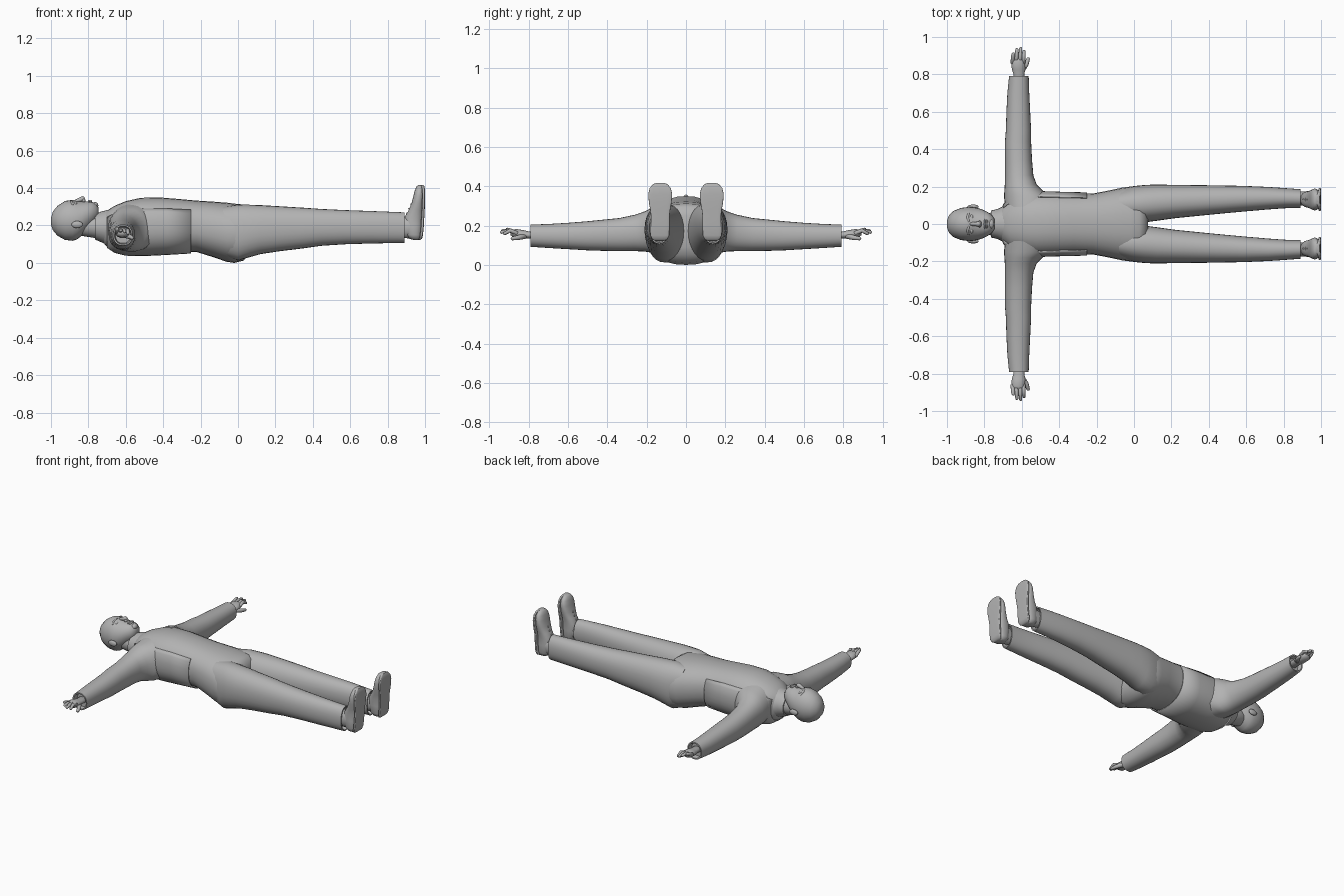
import bpy, bmesh, math
from mathutils import Vector as V

grey = bpy.data.materials.new("plain grey")
grey.diffuse_color = (0.45, 0.45, 0.45, 1)


def skin(name, rings, closed=True, angle=50):
    """Bridge a list of rings (each a list of points) into a smooth surface."""
    bm = bmesh.new()
    loops = [[bm.verts.new(p) for p in r] for r in rings]
    n = len(loops[0])
    for a, b in zip(loops, loops[1:]):
        for i in range(n if closed else n - 1):
            j = (i + 1) % n
            bm.faces.new((a[i], a[j], b[j], b[i]))
    if closed:
        bm.faces.new(loops[0])
        bm.faces.new(loops[-1])
    bmesh.ops.recalc_face_normals(bm, faces=bm.faces)
    me = bpy.data.meshes.new(name)
    bm.to_mesh(me)
    bm.free()
    me.materials.append(grey)
    ob = bpy.data.objects.new(name, me)
    bpy.context.collection.objects.link(ob)
    bpy.context.view_layer.objects.active = ob
    ob.select_set(True)
    bpy.ops.object.shade_smooth_by_angle(angle=math.radians(angle))
    ob.select_set(False)
    return ob


def ring(c, u, v, n=28, power=2.0, start=0.0, sweep=None):
    """Superellipse around c with half axes u and v, or an arc of it."""
    out = []
    for i in range(n):
        t = start + (2 * math.pi * i / n if sweep is None else sweep * i / (n - 1))
        a, b = math.cos(t), math.sin(t)
        a = math.copysign(abs(a) ** (2 / power), a)
        b = math.copysign(abs(b) ** (2 / power), b)
        out.append(V(c) + V(u) * a + V(v) * b)
    return out


def body_x(name, rows, power=2.0, **kw):
    """Loft along x; rows are x, y centre, half width, bottom z, top z."""
    return skin(name, [ring((x, y, (lo + hi) / 2), (0, w, 0), (0, 0, (hi - lo) / 2),
                            power=power, **kw) for x, y, w, lo, hi in rows],
                closed="sweep" not in kw)


def tube(name, pts, radii, n=12, flat=1.0):
    """Round limb through points, with rounded ends."""
    pts = [V(p) for p in pts]
    d0, d1 = (pts[1] - pts[0]).normalized(), (pts[-1] - pts[-2]).normalized()
    pts = [pts[0] - d0 * radii[0] * 0.6] + pts + [pts[-1] + d1 * radii[-1] * 0.6]
    radii = [radii[0] * 0.5] + list(radii) + [radii[-1] * 0.5]
    rings = []
    for i, p in enumerate(pts):
        d = (pts[min(i + 1, len(pts) - 1)] - pts[max(i - 1, 0)]).normalized()
        ref = V((0, 0, 1)) if abs(d.z) < 0.8 else V((1, 0, 0))
        u = d.cross(ref).normalized()
        rings.append(ring(p, u * radii[i], u.cross(d) * radii[i] * flat, n))
    return skin(name, rings, angle=80)


def ball(name, c, r):
    """Ellipsoid with half sizes r."""
    rows = [math.pi * (0.04 + 0.92 * i / 10) for i in range(11)]
    return skin(name, [ring((c[0] + r[0] * math.cos(t), c[1], c[2]), (0, r[1] * math.sin(t), 0),
                            (0, 0, r[2] * math.sin(t)), 16) for t in rows], angle=80)


# torso and hips
body_x("torso", [
    (-0.73, 0, 0.06, 0.12, 0.25), (-0.70, 0, 0.10, 0.085, 0.28), (-0.66, 0, 0.14, 0.06, 0.305),
    (-0.60, 0, 0.16, 0.045, 0.33), (-0.52, 0, 0.17, 0.045, 0.348), (-0.42, 0, 0.166, 0.052, 0.35),
    (-0.32, 0, 0.16, 0.062, 0.342), (-0.22, 0, 0.163, 0.058, 0.333), (-0.14, 0, 0.178, 0.033, 0.328),
    (-0.06, 0, 0.195, 0.006, 0.322), (-0.02, 0, 0.20, 0.0, 0.317), (0.03, 0, 0.195, 0.012, 0.312),
    (0.06, 0, 0.16, 0.05, 0.295), (0.075, 0, 0.09, 0.09, 0.25)], power=2.3)

# open jacket wrapped round back and sides
jacket = body_x("jacket", [
    (-0.70, 0, 0.105, 0.08, 0.285), (-0.66, 0, 0.145, 0.053, 0.315), (-0.60, 0, 0.166, 0.038, 0.336),
    (-0.50, 0, 0.176, 0.036, 0.352), (-0.38, 0, 0.172, 0.042, 0.35), (-0.25, 0, 0.169, 0.05, 0.34)],
    power=2.3, start=math.radians(145), sweep=math.radians(250))
solid = jacket.modifiers.new("cloth", 'SOLIDIFY')
solid.thickness = 0.006

# neck and collar
tube("neck", [(-0.85, 0, 0.205), (-0.77, 0, 0.195), (-0.70, 0, 0.185)], [0.058, 0.06, 0.066], 24)
body_x("collar", [(-0.69, 0, 0.10, 0.09, 0.285), (-0.73, 0, 0.08, 0.11, 0.275),
                  (-0.765, 0, 0.072, 0.125, 0.262), (-0.765, 0, 0.064, 0.132, 0.255),
                  (-0.74, 0, 0.06, 0.135, 0.25)])

# head
body_x("head", [
    (-1.0, 0, 0.018, 0.205, 0.24), (-0.99, 0, 0.045, 0.175, 0.275), (-0.965, 0, 0.07, 0.145, 0.305),
    (-0.925, 0, 0.086, 0.123, 0.331), (-0.885, 0, 0.091, 0.118, 0.337), (-0.862, 0, 0.09, 0.125, 0.33),
    (-0.835, 0, 0.085, 0.145, 0.328), (-0.81, 0, 0.077, 0.168, 0.328), (-0.785, 0, 0.065, 0.195, 0.328),
    (-0.76, 0, 0.048, 0.22, 0.318), (-0.745, 0, 0.025, 0.25, 0.295)])
tube("nose", [(-0.875, 0, 0.325), (-0.85, 0, 0.336), (-0.828, 0, 0.344)], [0.009, 0.011, 0.014])
ball("nostrils", (-0.825, 0, 0.333), (0.01, 0.018, 0.012))
for name, x in (("upper_lip", -0.797), ("lower_lip", -0.786)):
    ball(name, (x, 0, 0.326), (0.0065, 0.026, 0.010))
ball("chin", (-0.765, 0, 0.307), (0.018, 0.025, 0.018))

for s, side in ((1, "left"), (-1, "right")):
    # facial features
    ball(side + "_eye", (-0.868, s * 0.034, 0.315), (0.009, 0.016, 0.010))
    tube(side + "_brow", [(-0.884, s * 0.014, 0.331), (-0.89, s * 0.036, 0.325),
                          (-0.884, s * 0.056, 0.309)], [0.006, 0.007, 0.005])
    ball(side + "_ear", (-0.86, s * 0.093, 0.205), (0.03, 0.011, 0.019))

    # sleeve: y, x from, x to, bottom z, top z, with the cuff turned inwards
    sleeve = [(0.09, -0.69, -0.43, 0.06, 0.315), (0.15, -0.695, -0.45, 0.06, 0.30),
              (0.18, -0.693, -0.49, 0.063, 0.288), (0.21, -0.691, -0.52, 0.068, 0.272),
              (0.26, -0.69, -0.538, 0.07, 0.255), (0.34, -0.69, -0.545, 0.07, 0.238),
              (0.44, -0.69, -0.55, 0.072, 0.228), (0.50, -0.685, -0.55, 0.074, 0.222),
              (0.60, -0.682, -0.555, 0.08, 0.214), (0.70, -0.677, -0.56, 0.086, 0.208),
              (0.79, -0.668, -0.563, 0.092, 0.205), (0.79, -0.66, -0.57, 0.10, 0.197),
              (0.76, -0.655, -0.575, 0.105, 0.19)]
    skin(side + "_sleeve", [ring(((a + b) / 2, s * y, (lo + hi) / 2), ((b - a) / 2, 0, 0),
                                 (0, 0, (hi - lo) / 2), power=2.2) for y, a, b, lo, hi in sleeve])

    # hand
    tube(side + "_palm", [(-0.615, s * 0.75, 0.15), (-0.615, s * 0.80, 0.152),
                          (-0.617, s * 0.83, 0.155), (-0.62, s * 0.87, 0.16)],
         [0.03, 0.029, 0.036, 0.037], 16, 0.62)
    for k, (x, tip) in enumerate(((-0.649, 0.912), (-0.63, 0.935), (-0.61, 0.94), (-0.592, 0.925))):
        tube(f"{side}_finger_{k + 1}", [(x, s * 0.86, 0.16), (x + 0.002, s * 0.895, 0.175),
                                        (x + 0.004, s * tip, 0.182 - 0.008 * k)],
             [0.0115, 0.0105, 0.008])
    tube(side + "_thumb", [(-0.60, s * 0.82, 0.148), (-0.575, s * 0.855, 0.138),
                           (-0.565, s * 0.885, 0.134)], [0.016, 0.012, 0.009])

    # trouser leg: x, y centre, half width, bottom z, top z, hem turned inwards
    leg = [(-0.08, 0.10, 0.08, 0.04, 0.30), (0.0, 0.105, 0.098, 0.012, 0.312),
           (0.06, 0.109, 0.10, 0.03, 0.311), (0.12, 0.114, 0.097, 0.047, 0.309),
           (0.22, 0.12, 0.089, 0.062, 0.303), (0.35, 0.126, 0.082, 0.078, 0.295),
           (0.45, 0.13, 0.076, 0.092, 0.288), (0.58, 0.135, 0.069, 0.10, 0.282),
           (0.72, 0.138, 0.06, 0.104, 0.277), (0.82, 0.138, 0.053, 0.106, 0.273),
           (0.89, 0.136, 0.05, 0.107, 0.27), (0.89, 0.136, 0.043, 0.114, 0.263),
           (0.86, 0.136, 0.04, 0.12, 0.255)]
    body_x(side + "_trouser_leg", [(x, s * y, w, lo, hi) for x, y, w, lo, hi in leg], power=2.2)
    body_x(side + "_ankle", [(0.84, s * 0.136, 0.034, 0.14, 0.24), (0.90, s * 0.136, 0.038, 0.132, 0.248),
                             (0.94, s * 0.134, 0.042, 0.13, 0.26)])

    # shoe: z, x from, x to, y centre, half width
    shoe = [(0.122, 0.94, 0.968, 0.133, 0.02), (0.13, 0.915, 0.978, 0.133, 0.036),
            (0.15, 0.897, 0.983, 0.133, 0.045), (0.20, 0.89, 0.988, 0.132, 0.045),
            (0.245, 0.89, 0.99, 0.131, 0.044), (0.28, 0.912, 0.992, 0.131, 0.048),
            (0.32, 0.928, 0.994, 0.131, 0.055), (0.36, 0.938, 0.995, 0.131, 0.058),
            (0.39, 0.946, 0.994, 0.131, 0.051), (0.41, 0.955, 0.99, 0.131, 0.034),
            (0.417, 0.965, 0.986, 0.131, 0.018)]
    skin(side + "_shoe", [ring(((a + b) / 2, s * y, z), ((b - a) / 2, 0, 0), (0, s * w, 0), power=2.3)
                          for z, a, b, y, w in shoe])
    skin(side + "_sole", [ring((b - 0.002, s * y, z), (0.008, 0, 0), (0, s * (w + 0.003), 0), power=5)
                          for z, a, b, y, w in shoe])
    for k in range(3):
        x, z = 0.903 + 0.011 * k, 0.262 + 0.024 * k
        tube(f"{side}_lace_{k + 1}", [(x + 0.014, s * 0.108, z), (x, s * 0.131, z + 0.003),
                                      (x + 0.014, s * 0.154, z)], [0.004] * 3, 8)
